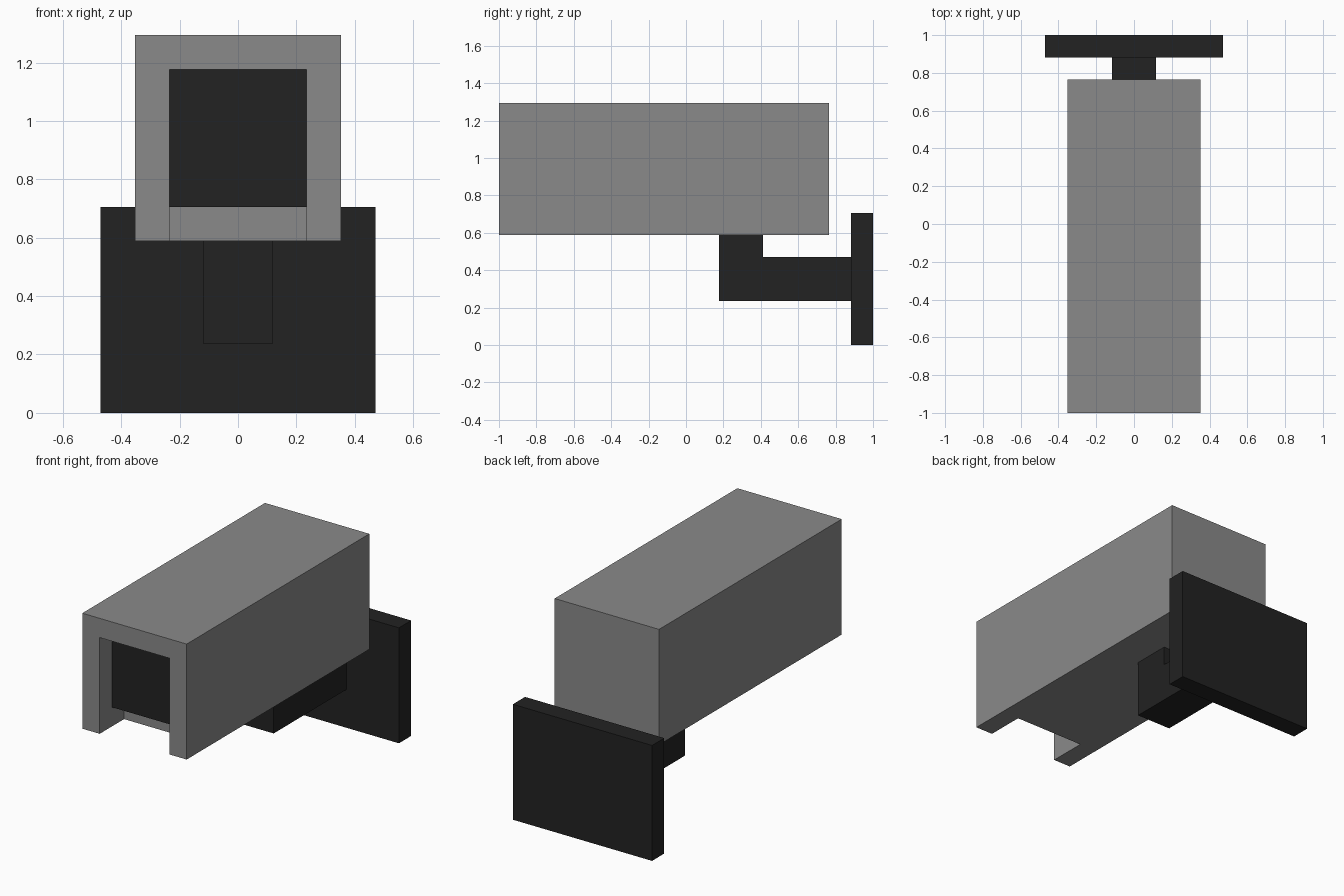
import bpy, bmesh

if "Cube" in bpy.data.objects:
    bpy.data.objects.remove(bpy.data.objects["Cube"])

U = 2 / 17  # modelling grid step: the whole length is 17 steps


def material(name, value):
    mat = bpy.data.materials.new(name)
    mat.diffuse_color = (value, value, value, 1)
    mat.use_nodes = True
    mat.node_tree.nodes["Principled BSDF"].inputs["Base Color"].default_value = mat.diffuse_color
    return mat


grey = material("mid grey", 0.254)
black = material("soft black", 0.016)


def prism(name, profile, half_width, mat):
    """Extrude a (y, z) side profile across x, in grid steps (y from the front)."""
    bm = bmesh.new()
    verts = [bm.verts.new((-half_width * U, y * U - 1, z * U)) for y, z in profile]
    face = bm.faces.new(verts)
    out = bmesh.ops.extrude_face_region(bm, geom=[face])
    moved = [g for g in out["geom"] if isinstance(g, bmesh.types.BMVert)]
    bmesh.ops.translate(bm, verts=moved, vec=(2 * half_width * U, 0, 0))
    bmesh.ops.recalc_face_normals(bm, faces=bm.faces)
    mesh = bpy.data.meshes.new(name)
    bm.to_mesh(mesh)
    bm.free()
    mesh.materials.append(mat)
    obj = bpy.data.objects.new(name, mesh)
    bpy.context.collection.objects.link(obj)
    return obj


def box(name, y0, y1, z0, z1, half_width, mat):
    return prism(name, [(y0, z0), (y1, z0), (y1, z1), (y0, z1)], half_width, mat)


# Housing with a front recess that is open at the bottom
housing = box("camera_housing", 0, 15, 5, 11, 3, grey)
cutter = box("recess_cutter", -1, 2, 4, 10, 2, grey)
cutter.hide_render = True
cut = housing.modifiers.new("recess", "BOOLEAN")
cut.operation = "DIFFERENCE"
cut.solver = "EXACT"
cut.object = cutter
bpy.context.view_layer.objects.active = housing
bpy.ops.object.modifier_apply(modifier=cut.name)
bpy.data.objects.remove(cutter)

# Dark lens window set back inside the recess
box("lens_window", 1, 2, 6, 10, 2, black)

# L-shaped arm carrying the housing, and the wall plate
prism("bracket_arm", [(10, 2), (16, 2), (16, 4), (12, 4), (12, 5), (10, 5)], 1, black)
box("wall_plate", 16, 17, 0, 6, 4, black)
